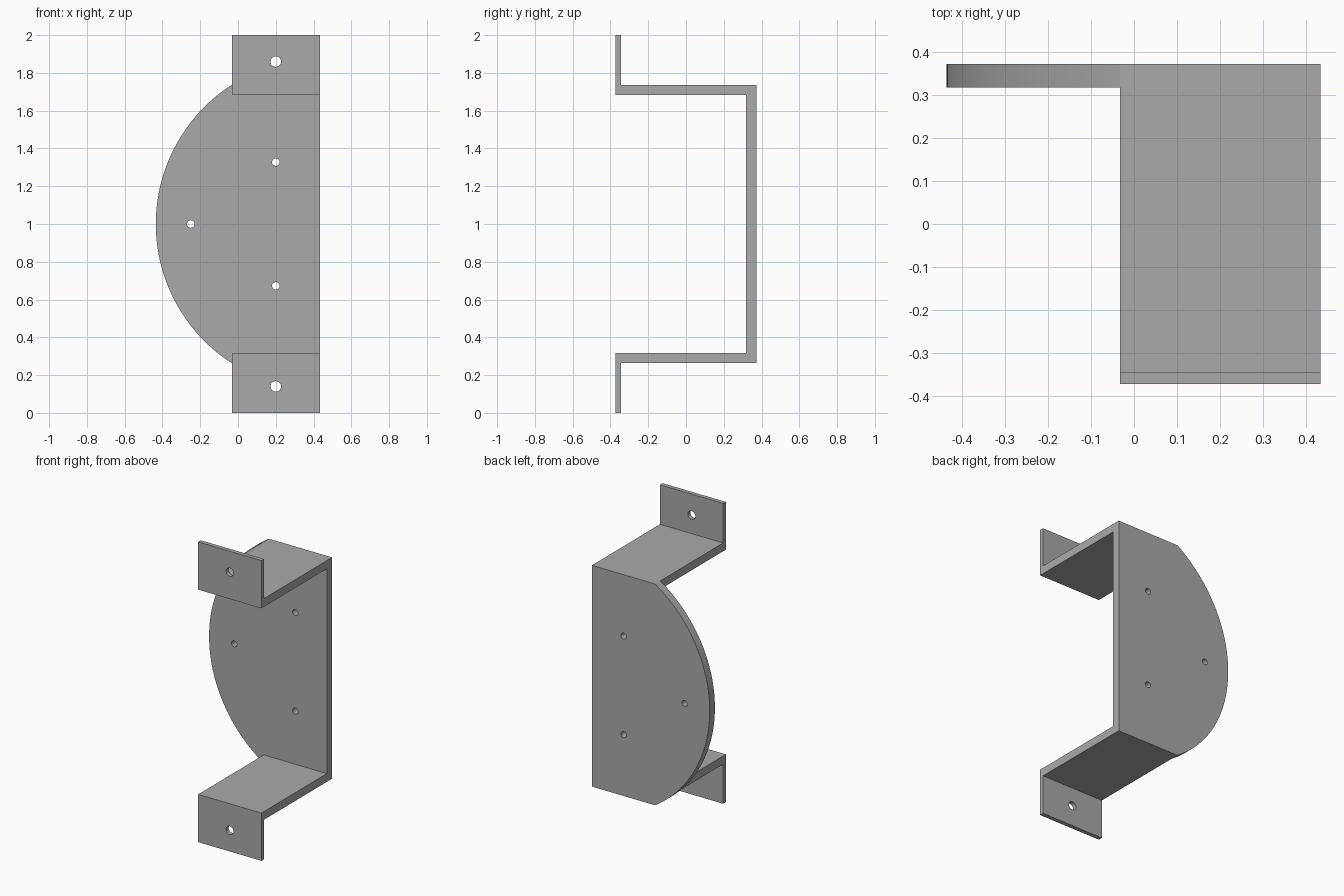
import bpy
import bmesh
from math import atan2, cos, sin, pi, radians
from mathutils import Vector

cube = bpy.data.objects.get("Cube")
if cube:
    bpy.data.objects.remove(cube, do_unlink=True)

# Main dimensions
LEFT, RIGHT = 0.433, -0.033        # strap edges
FRONT, BACK = -0.372, 0.372
THICK, FLANGE = 0.055, 0.028       # strap and flange thickness
HALF = 0.737                       # half height of the back plate
MID = 1.0                          # centre height
BULGE = 0.402                      # how far the rounded side stands out

steel = bpy.data.materials.new("plain_grey_steel")
steel.use_nodes = True
GREY = (0.4, 0.4, 0.4, 1)
steel.diffuse_color = GREY
steel.node_tree.nodes["Principled BSDF"].inputs["Base Color"].default_value = GREY


def extrude(name, points, offset):
    """Solid made by sweeping a closed outline along an offset."""
    bm = bmesh.new()
    face = bm.faces.new([bm.verts.new(p) for p in points])
    swept = bmesh.ops.extrude_face_region(bm, geom=[face])["geom"]
    bmesh.ops.translate(bm, vec=Vector(offset),
                        verts=[v for v in swept if isinstance(v, bmesh.types.BMVert)])
    bmesh.ops.recalc_face_normals(bm, faces=bm.faces)
    mesh = bpy.data.meshes.new(name)
    bm.to_mesh(mesh)
    bm.free()
    obj = bpy.data.objects.new(name, mesh)
    bpy.context.collection.objects.link(obj)
    mesh.materials.append(steel)
    return obj


def combine(target, tool, operation):
    """Apply a boolean and discard the tool."""
    bpy.context.view_layer.objects.active = target
    mod = target.modifiers.new(operation.title(), 'BOOLEAN')
    mod.operation, mod.object, mod.solver = operation, tool, 'EXACT'
    bpy.ops.object.modifier_apply(modifier=mod.name)
    bpy.data.objects.remove(tool, do_unlink=True)


# Folded strap: lower half of the side profile, mirrored about mid height
low = MID - HALF
outer = [(BACK, low), (FRONT + FLANGE, low), (FRONT + FLANGE, 0)]
inner = [(FRONT, 0), (FRONT, low + THICK), (BACK - THICK, low + THICK)]
half = outer + inner
profile = half + [(y, 2 * MID - z) for y, z in reversed(half)]
bracket = extrude("mounting_bracket", [(RIGHT, y, z) for y, z in profile],
                  (LEFT - RIGHT, 0, 0))

# Rounded side of the back plate
radius = (HALF ** 2 + BULGE ** 2) / (2 * BULGE)
centre = RIGHT - BULGE + radius
sweep = atan2(HALF, centre - RIGHT)
STEPS = 56
arc = [(centre - radius * cos(a), BACK, MID + radius * sin(a))
       for a in (sweep * (2 * i / STEPS - 1) for i in range(STEPS + 1))]
combine(bracket, extrude("rounded_side", arc, (0, -THICK, 0)), 'UNION')

# Screw holes: x, z, radius, middle of the sheet in y
holes = [(-0.25, MID, 0.02, BACK)]
for side in (-1, 1):
    holes.append((0.2, MID + side * 0.328, 0.02, BACK))
    holes.append((0.2, MID + side * 0.86, 0.028, FRONT))
for x, z, r, y in holes:
    ring = [(x + r * cos(i * pi / 12), y - 0.1, z + r * sin(i * pi / 12)) for i in range(24)]
    combine(bracket, extrude("hole_cutter", ring, (0, 0.2, 0)), 'DIFFERENCE')

# Merge the flush faces and smooth the curved ones
bm = bmesh.new()
bm.from_mesh(bracket.data)
bmesh.ops.remove_doubles(bm, verts=bm.verts, dist=0.0001)
bmesh.ops.dissolve_limit(bm, angle_limit=radians(0.5), verts=bm.verts, edges=bm.edges)
bm.to_mesh(bracket.data)
bm.free()
bpy.ops.object.select_all(action='DESELECT')
bracket.select_set(True)
bpy.context.view_layer.objects.active = bracket
bpy.ops.object.shade_smooth_by_angle(angle=radians(30))
